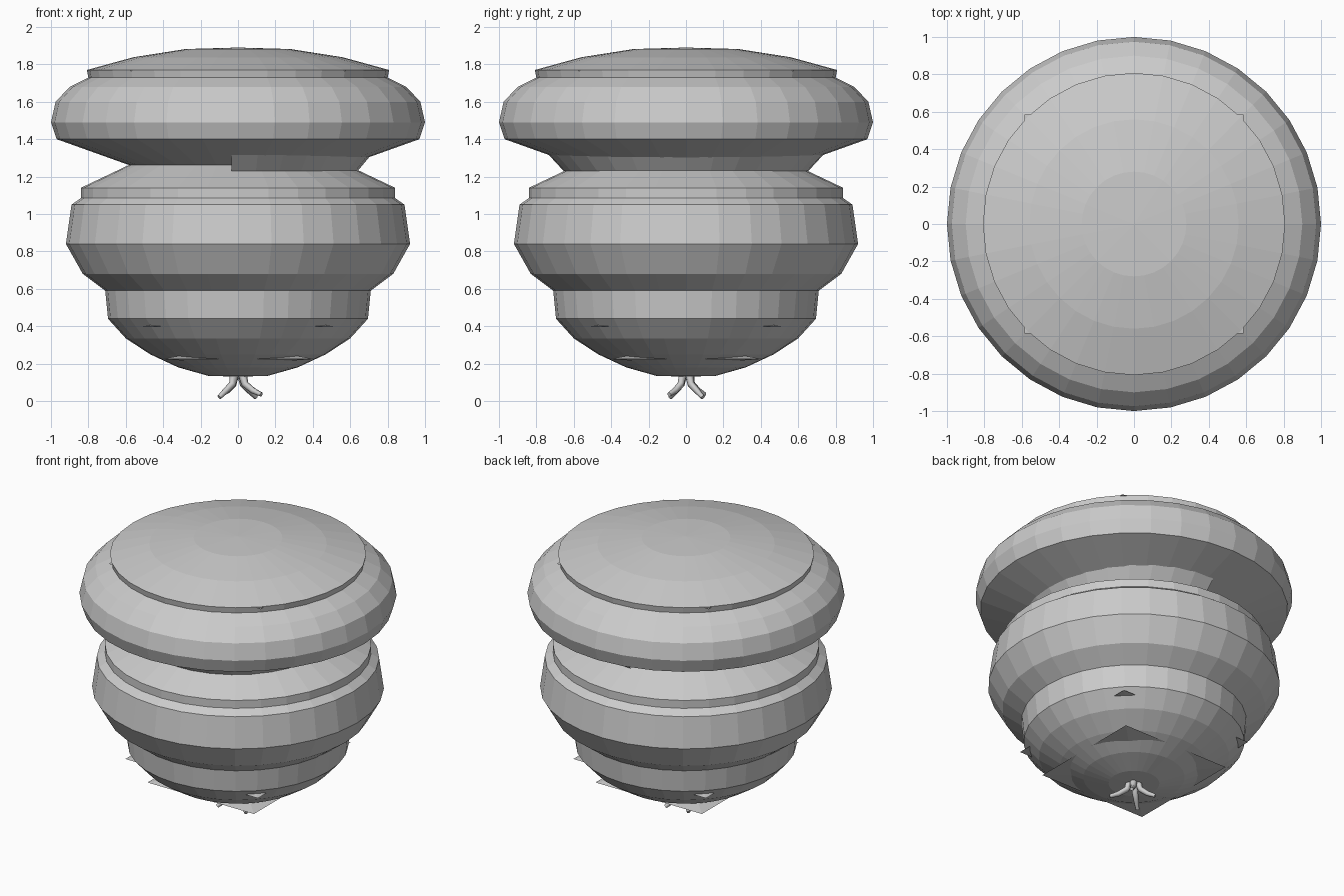
import bpy, bmesh, math
from mathutils import Vector

if "Cube" in bpy.data.objects:
    bpy.data.objects.remove(bpy.data.objects["Cube"])

SIDES = 32


def make_object(name, bm):
    bmesh.ops.recalc_face_normals(bm, faces=bm.faces)
    mesh = bpy.data.meshes.new(name)
    bm.to_mesh(mesh)
    bm.free()
    obj = bpy.data.objects.new(name, mesh)
    bpy.context.collection.objects.link(obj)
    return obj


def lathe(name, profile):
    bm = bmesh.new()
    verts = [bm.verts.new((r, 0, z)) for r, z in profile]
    edges = [bm.edges.new(pair) for pair in zip(verts, verts[1:])]
    bmesh.ops.spin(bm, geom=verts + edges, cent=(0, 0, 0), axis=(0, 0, 1),
                   angle=math.tau, steps=SIDES, use_duplicate=False)
    bmesh.ops.remove_doubles(bm, verts=bm.verts, dist=0.0005)
    return make_object(name, bm)


# Lower bowl, middle body, and wide cap with its domed lid
lathe("lower_bowl", [(0, 0.13), (0.16, 0.135), (0.32, 0.18), (0.47, 0.25),
                     (0.60, 0.335), (0.695, 0.44), (0.71, 0.59)])
lathe("middle_body", [(0.71, 0.59), (0.83, 0.68), (0.92, 0.84), (0.89, 1.05),
                      (0.84, 1.085), (0.84, 1.14), (0.64, 1.235), (0.583, 1.262)])
lathe("wide_cap", [(0.583, 1.262), (0.69, 1.30), (0.97, 1.40), (1.0, 1.49),
                   (0.975, 1.60), (0.90, 1.68), (0.80, 1.73)])
lathe("domed_lid", [(0.80, 1.73), (0.808, 1.77), (0.56, 1.838),
                    (0.28, 1.882), (0, 1.89)])

# Partial collar closing the groove on the right half
bm = bmesh.new()
rows = []
for i in range(17):
    a = math.radians(-93 + 186 * i / 16)
    c, s = math.cos(a), math.sin(a)
    rows.append([bm.verts.new((0.64 * c, 0.655 * s, 1.23)),
                 bm.verts.new((0.70 * c, 0.735 * s, 1.302 + 0.014 * abs(s)))])
for a, b in zip(rows, rows[1:]):
    bm.faces.new((a[0], b[0], b[1], a[1]))
make_object("neck_collar", bm)

# Square inner plates whose corners poke through the shell
for name, half, z, drop in [("lid_plate", 0.585, 1.765, 0.0),
                            ("upper_bowl_plate", 0.51, 0.42, 0.02),
                            ("lower_bowl_plate", 0.41, 0.245, 0.02)]:
    bm = bmesh.new()
    rim = [bm.verts.new((half * x, half * y, z - drop))
           for x, y in [(-1, -1), (1, -1), (1, 1), (-1, 1)]]
    tips = [bm.verts.new((0, 0, z + h)) for h in (0.05, -0.05)]
    for tip in tips:
        for i in range(4):
            bm.faces.new((rim[i], rim[(i + 1) % 4], tip))
    make_object(name, bm)

# Small splayed roots under the bowl
for i, (x, y) in enumerate([(0.125, -0.09), (0.095, 0.09),
                            (-0.09, 0.1), (-0.1, -0.085)]):
    z = 0.035 if i % 2 == 0 else 0.02
    curve = bpy.data.curves.new("root", 'CURVE')
    curve.dimensions = '3D'
    curve.bevel_depth = 0.015
    curve.bevel_resolution = 1
    curve.use_fill_caps = True
    spline = curve.splines.new('POLY')
    points = [(0.2 * x, 0.2 * y, 0.14), (0.3 * x, 0.3 * y, 0.09),
              (0.65 * x, 0.65 * y, 0.055), (x, y, z)]
    spline.points.add(len(points) - 1)
    for p, co, rad in zip(spline.points, points, (1.6, 1.3, 1.1, 0.8)):
        p.co = (*co, 1)
        p.radius = rad
    obj = bpy.data.objects.new(f"root_{i + 1}", curve)
    bpy.context.collection.objects.link(obj)
